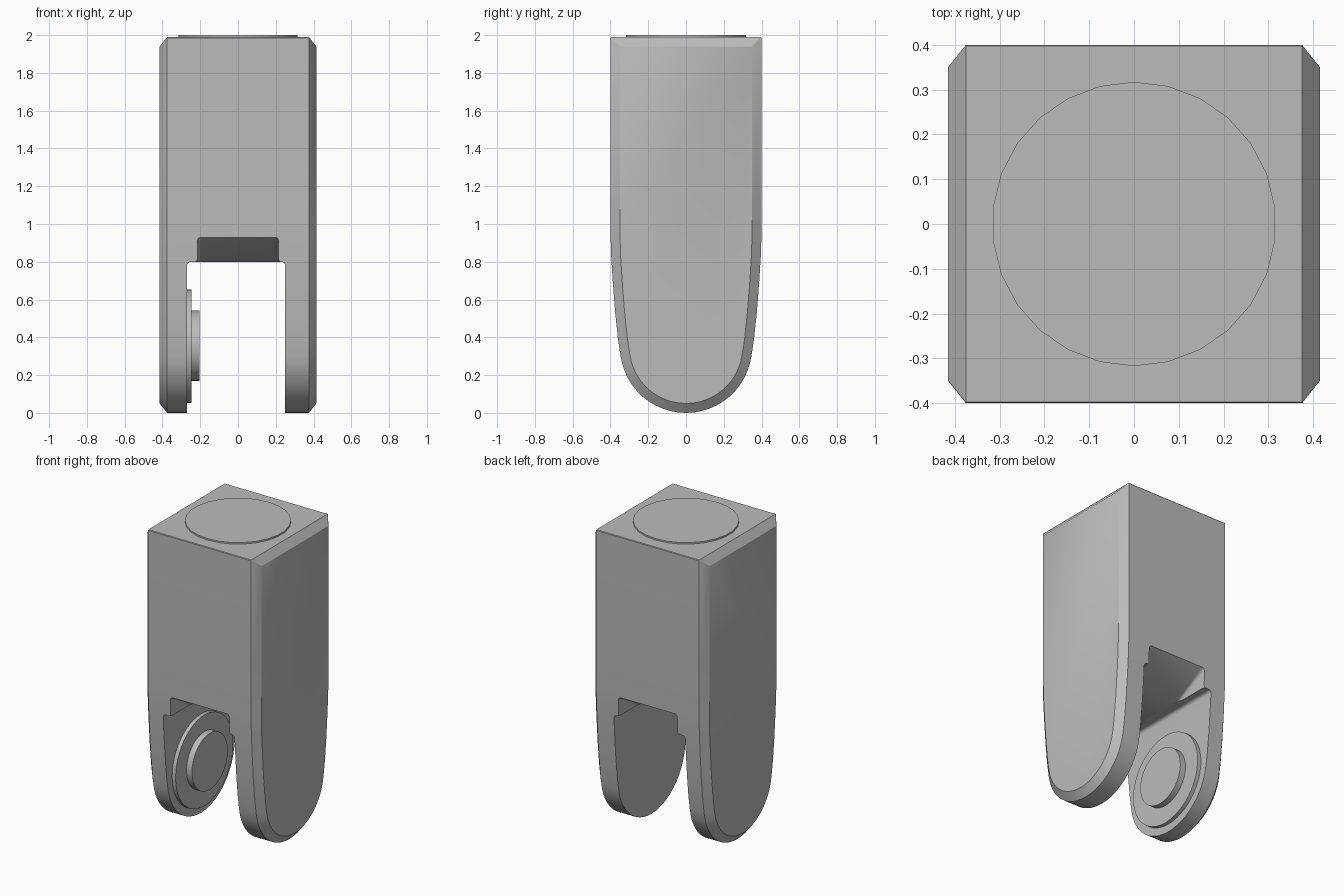
import bpy
import bmesh
from math import cos, sin, pi, radians
from mathutils import Matrix

cube = bpy.data.objects.get("Cube")
if cube:
    bpy.data.objects.remove(cube, do_unlink=True)

grey = bpy.data.materials.new("grey")
grey.use_nodes = True
grey.diffuse_color = (0.5, 0.5, 0.5, 1)
grey.node_tree.nodes["Principled BSDF"].inputs["Base Color"].default_value = grey.diffuse_color


def make_object(name, bm):
    bmesh.ops.recalc_face_normals(bm, faces=bm.faces)
    mesh = bpy.data.meshes.new(name)
    bm.to_mesh(mesh)
    bm.free()
    mesh.materials.append(grey)
    obj = bpy.data.objects.new(name, mesh)
    bpy.context.collection.objects.link(obj)
    return obj


def loft(name, rings):
    """Bridge equal-length rings of points and cap both ends."""
    bm = bmesh.new()
    loops = [[bm.verts.new(p) for p in ring] for ring in rings]
    for a, b in zip(loops, loops[1:]):
        for i in range(len(a)):
            j = (i + 1) % len(a)
            bm.faces.new((a[i], a[j], b[j], b[i]))
    bm.faces.new(loops[0])
    bm.faces.new(loops[-1])
    return make_object(name, bm)


def arc(cx, cz, r, start, end, steps=5):
    angles = [radians(start + (end - start) * i / steps) for i in range(steps + 1)]
    return [(cx + r * cos(a), cz + r * sin(a)) for a in angles]


def smooth(obj):
    bpy.ops.object.select_all(action='DESELECT')
    obj.select_set(True)
    bpy.context.view_layer.objects.active = obj
    bpy.ops.object.shade_smooth_by_angle(angle=radians(30))


def side_profile(inset):
    """Side outline: straight top, tapering flanks and a round foot."""
    taper = [(0.4, 0.95), (0.396, 0.83), (0.388, 0.7), (0.375, 0.53), (0.36, 0.39)]
    right = [(0.397 - inset, 1.99 - inset), (0.4 - inset, 1.986 - inset)]
    right += [(y - inset, z) for y, z in taper]
    foot = arc(0, 0.35, 0.35 - inset, -8, -172, 24)
    left = [(-y, z) for y, z in reversed(right)]
    return right + foot + left


# Body with chamfered sides
body = loft("forked_body", [[(x, y, z) for y, z in side_profile(inset)]
                            for x, inset in ((-0.415, 0.05), (-0.375, 0),
                                             (0.375, 0), (0.415, 0.05))])

# Slot between the legs, with rounded upper corners
slot = [(-0.27, -0.1), (0.25, -0.1)] + arc(0.23, 0.78, 0.02, 0, 90) + arc(-0.25, 0.78, 0.02, 90, 180)
cutters = [loft("slot_cutter", [[(x, y, z) for x, z in slot] for y in (-0.6, 0.6)])]

# Sloping notches at the front and back of the slot
half = [(0.235, 0.6), (0.235, 0.8)] + arc(0.235, 0.82, 0.02, 270, 180) + arc(0.195, 0.91, 0.02, 0, 90)
notch = half + [(-x, z) for x, z in reversed(half)]
for side in (-1, 1):
    cutters.append(loft("notch_cutter", [[(x, side * y, z + (y - 0.4) * 0.565) for x, z in notch]
                                         for y in (0.05, 0.5)]))

for cutter in cutters:
    cut = body.modifiers.new("cut", 'BOOLEAN')
    cut.operation = 'DIFFERENCE'
    cut.solver = 'EXACT'
    cut.object = cutter
    bpy.context.view_layer.objects.active = body
    bpy.ops.object.modifier_apply(modifier=cut.name)
    bpy.data.objects.remove(cutter, do_unlink=True)
smooth(body)


def disc(name, radius, depth, location, sides, axis='Z'):
    bm = bmesh.new()
    matrix = Matrix.Translation(location)
    if axis == 'X':
        matrix = matrix @ Matrix.Rotation(pi / 2, 4, 'Y')
    bmesh.ops.create_cone(bm, cap_ends=True, segments=sides, radius1=radius,
                          radius2=radius, depth=depth, matrix=matrix)
    smooth(make_object(name, bm))


# Top disc, and the stepped pivot on the inside of one leg
disc("top_disc", 0.317, 0.03, (0, 0, 1.985), 26)
disc("pivot_washer", 0.3, 0.04, (-0.265, 0, 0.352), 48, 'X')
disc("pivot_pin", 0.186, 0.06, (-0.235, 0, 0.356), 48, 'X')
